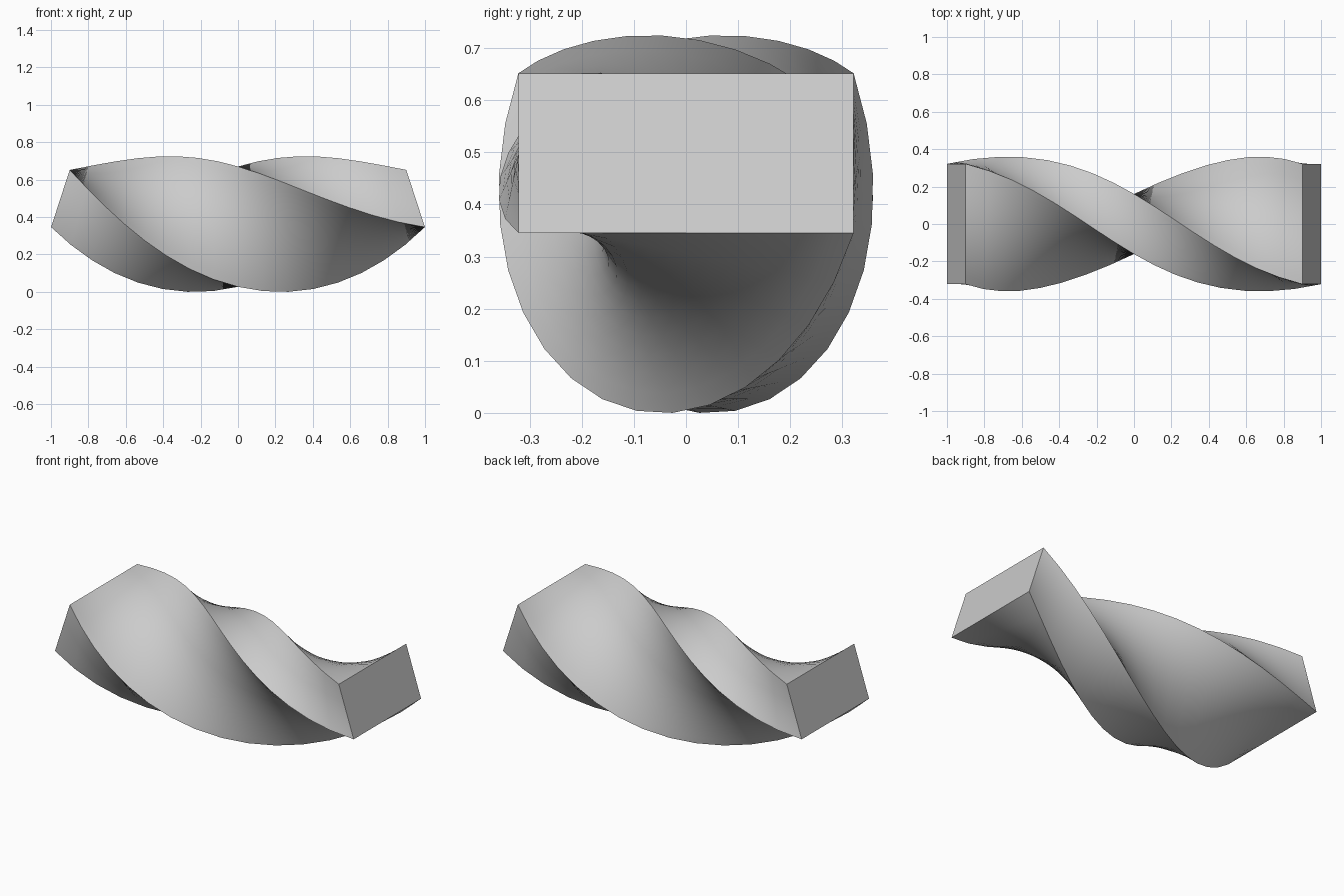
import bpy, bmesh
from math import pi, sin, cos
from mathutils import Vector

if "Cube" in bpy.data.objects:
    bpy.data.objects.remove(bpy.data.objects["Cube"])

T = 0.3218               # bar thickness
W, L = 2 * T, 6 * T      # bar width and length
TWIST, BEND = pi, pi / 5
R = L / BEND             # radius of the bent centre line


def twist_and_bend(p):
    s, y, z = p.x + 0.5, p.y * W, p.z * T
    # turn the section around the bar axis
    a = TWIST * s
    y, z = y * cos(a) - z * sin(a), y * sin(a) + z * cos(a)
    # wrap the axis onto a sagging arc
    b = BEND * (s - 0.5)
    r = R - z
    return Vector((r * sin(b), y, R - r * cos(b)))


# twisted bar: finely divided box
bm = bmesh.new()
bmesh.ops.create_cube(bm, size=1)
bmesh.ops.subdivide_edges(bm, edges=bm.edges[:], cuts=15, use_grid_fill=True)
for v in bm.verts:
    v.co = twist_and_bend(v.co)

# rest the bar on the ground
low = min(v.co.z for v in bm.verts)
bmesh.ops.translate(bm, verts=bm.verts, vec=(0, 0, -low))

mesh = bpy.data.meshes.new("twisted_bar")
bm.to_mesh(mesh)
bm.free()
bar = bpy.data.objects.new("twisted_bar", mesh)
bpy.context.collection.objects.link(bar)

# smooth faces, crisp corner edges
bpy.context.view_layer.objects.active = bar
bar.select_set(True)
bpy.ops.object.shade_smooth_by_angle(angle=pi / 6)
